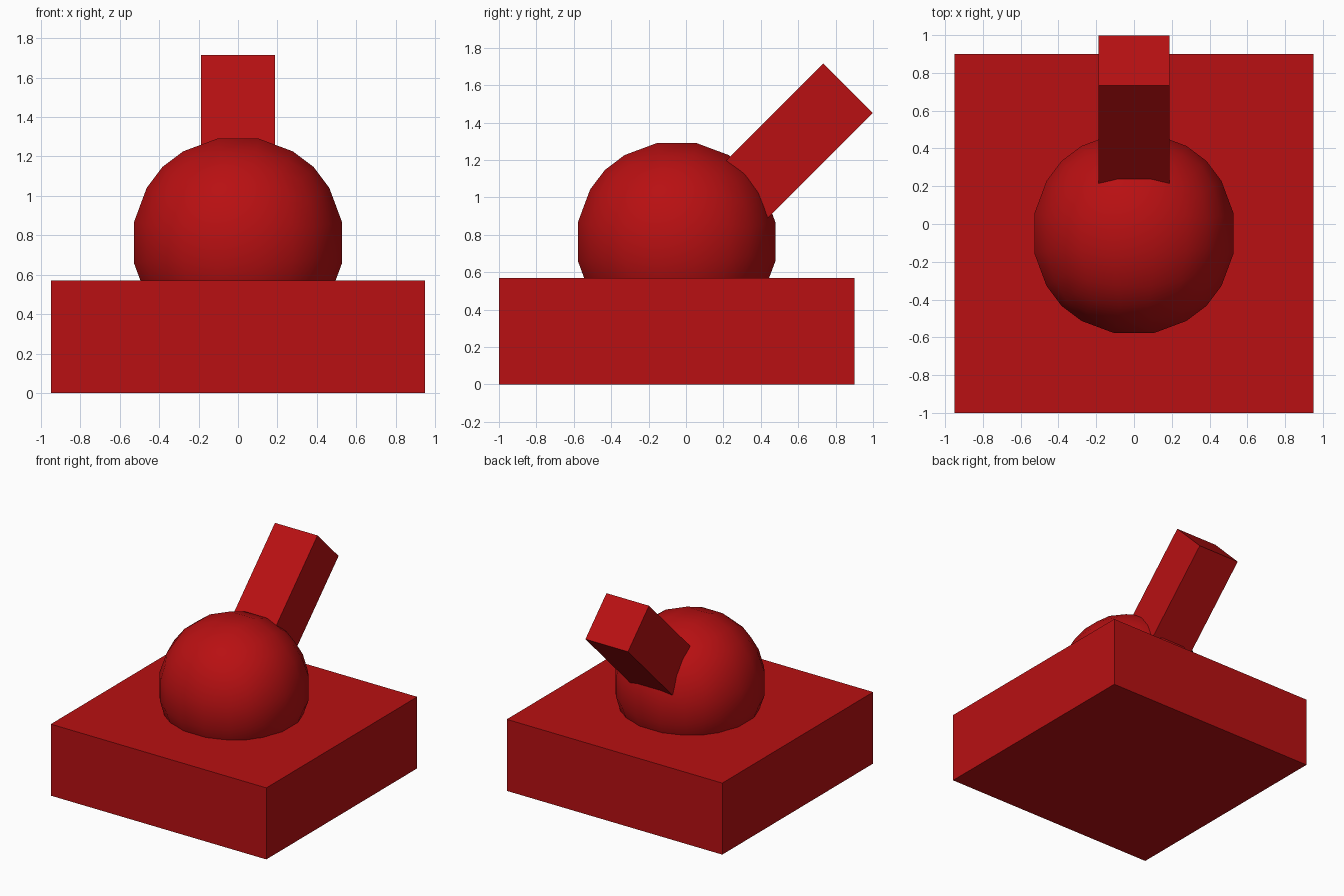
import bpy, bmesh, math
from mathutils import Matrix

if "Cube" in bpy.data.objects:
    bpy.data.objects.remove(bpy.data.objects["Cube"])

red = bpy.data.materials.new("red")
red.diffuse_color = (0.48, 0.005, 0.006, 1)
red.use_nodes = True
red.node_tree.nodes["Principled BSDF"].inputs["Base Color"].default_value = red.diffuse_color


def finish(name, bm, smooth=False):
    bmesh.ops.recalc_face_normals(bm, faces=bm.faces)
    for f in bm.faces:
        f.smooth = smooth
    mesh = bpy.data.meshes.new(name)
    bm.to_mesh(mesh)
    bm.free()
    mesh.materials.append(red)
    obj = bpy.data.objects.new(name, mesh)
    bpy.context.collection.objects.link(obj)
    return obj


def box(name, size, centre, tilt=0.0):
    bm = bmesh.new()
    bmesh.ops.create_cube(bm, size=1)
    bm.transform(Matrix.Translation(centre) @ Matrix.Rotation(tilt, 4, 'X')
                 @ Matrix.Diagonal((*size, 1)))
    return finish(name, bm)


def cube_sphere(name, radius, centre, segments):
    # cube split into a grid on each side, then pushed out to a sphere
    bm = bmesh.new()
    bmesh.ops.create_cube(bm, size=2)
    bmesh.ops.subdivide_edges(bm, edges=bm.edges[:], cuts=segments - 1, use_grid_fill=True)
    for v in bm.verts:
        v.co = v.co.normalized() * radius
    bm.transform(Matrix.Translation(centre))
    return finish(name, bm, smooth=True)


# Square base block
box("base", (1.9, 1.9, 0.57), (0, -0.05, 0.285))

# Round body sunk into the base
cube_sphere("ball", 0.548, (0, -0.05, 0.763), 5)

# Square bar tilted back at 45 degrees, its lower end inside the ball
box("bar", (0.375, 0.375, 0.9), (0, 0.548, 1.265), math.radians(-45))
